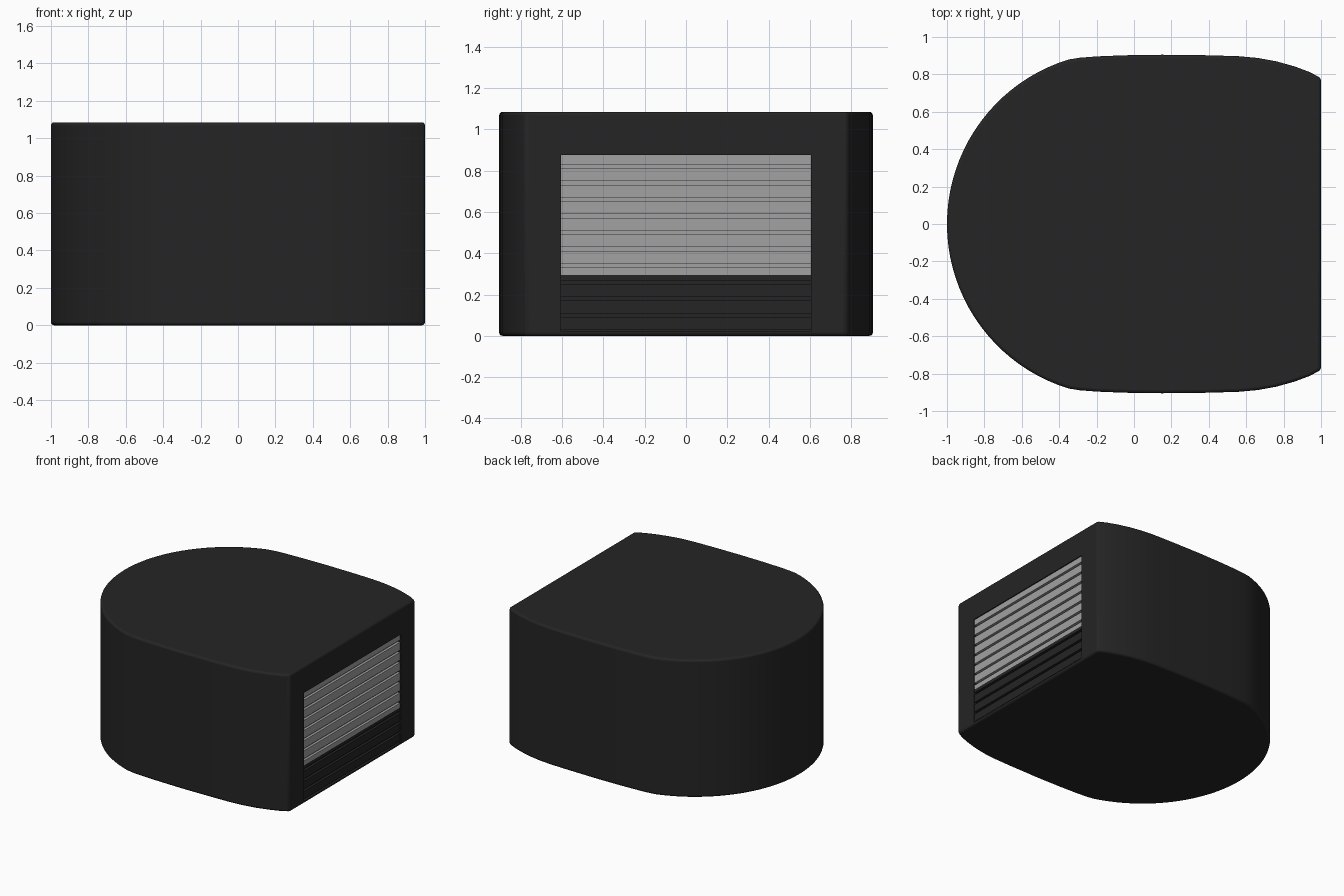
import bpy, bmesh, math

if "Cube" in bpy.data.objects:
    bpy.data.objects.remove(bpy.data.objects["Cube"])


def material(name, v):
    m = bpy.data.materials.new(name)
    m.diffuse_color = (v, v, v, 1)
    m.use_nodes = True
    m.node_tree.nodes["Principled BSDF"].inputs["Base Color"].default_value = m.diffuse_color
    return m


BLACK = material("matte black", 0.018)
GREY = material("light grey", 0.36)


def make_object(name, bm, mat):
    bmesh.ops.recalc_face_normals(bm, faces=bm.faces)
    me = bpy.data.meshes.new(name)
    bm.to_mesh(me)
    bm.free()
    ob = bpy.data.objects.new(name, me)
    bpy.context.collection.objects.link(ob)
    me.materials.append(mat)
    return ob


def add_box(bm, x0, x1, y, z0, z1):
    verts = bmesh.ops.create_cube(bm, size=1)["verts"]
    for v in verts:
        v.co.x = x1 if v.co.x > 0 else x0
        v.co.y = y if v.co.y > 0 else -y
        v.co.z = z1 if v.co.z > 0 else z0


# Body outline: flat right end, gently bowed sides, round left end
side = [(1, 0.78), (0.94, 0.812), (0.86, 0.842), (0.76, 0.87), (0.66, 0.888),
        (0.56, 0.897), (0.4, 0.902), (0.15, 0.905), (-0.05, 0.902), (-0.2, 0.896),
        (-0.29, 0.889)]
CX, R = -0.08, 0.92
start = math.atan2(0.88, -0.27)
STEPS = 20
arc = [(CX + R * math.cos(a), R * math.sin(a)) for a in
       (start + (math.pi - start) * i / STEPS for i in range(STEPS))]
half = side + arc
outline = half + [(-1, 0)] + [(x, -y) for x, y in reversed(half)]

bm = bmesh.new()
base = bm.faces.new([bm.verts.new((x, y, 0)) for x, y in outline])
top = bmesh.ops.extrude_face_region(bm, geom=[base])["geom"]
bmesh.ops.translate(bm, vec=(0, 0, 1.085),
                    verts=[g for g in top if isinstance(g, bmesh.types.BMVert)])
body = make_object("body", bm, BLACK)
bevel = body.modifiers.new("soft edges", "BEVEL")
bevel.width = 0.016
bevel.segments = 3
bevel.limit_method = "ANGLE"
bevel.angle_limit = math.radians(40)

# Shallow opening in the flat end
W, Z0, Z1 = 0.605, 0.02, 0.875
bm = bmesh.new()
add_box(bm, 0.965, 1.1, W, Z0, Z1)
cutter = make_object("opening_cutter", bm, BLACK)
cutter.hide_render = True
cutter.hide_viewport = True
cut = body.modifiers.new("opening", "BOOLEAN")
cut.object = cutter
cut.solver = "EXACT"

bpy.context.view_layer.objects.active = body
body.select_set(True)
bpy.ops.object.shade_smooth_by_angle(angle=math.radians(35))

# Slatted grille: light above the split, black below
SPLIT, PITCH, GAP = 0.295, 0.08, 0.018
slats = [(0.829, Z1)] + [(0.829 - PITCH * (k + 1), 0.829 - GAP - PITCH * k) for k in range(10)]


def grille(name, mat, low, high):
    bm = bmesh.new()
    add_box(bm, 0.96, 0.972, W, low, high)
    for z0, z1 in slats:
        z0, z1 = max(z0, low), min(z1, high)
        if z1 > z0:
            add_box(bm, 0.97, 0.992, W, z0, z1)
    return make_object(name, bm, mat)


grille("upper_grille", GREY, SPLIT, Z1)
grille("lower_grille", BLACK, Z0, SPLIT)
